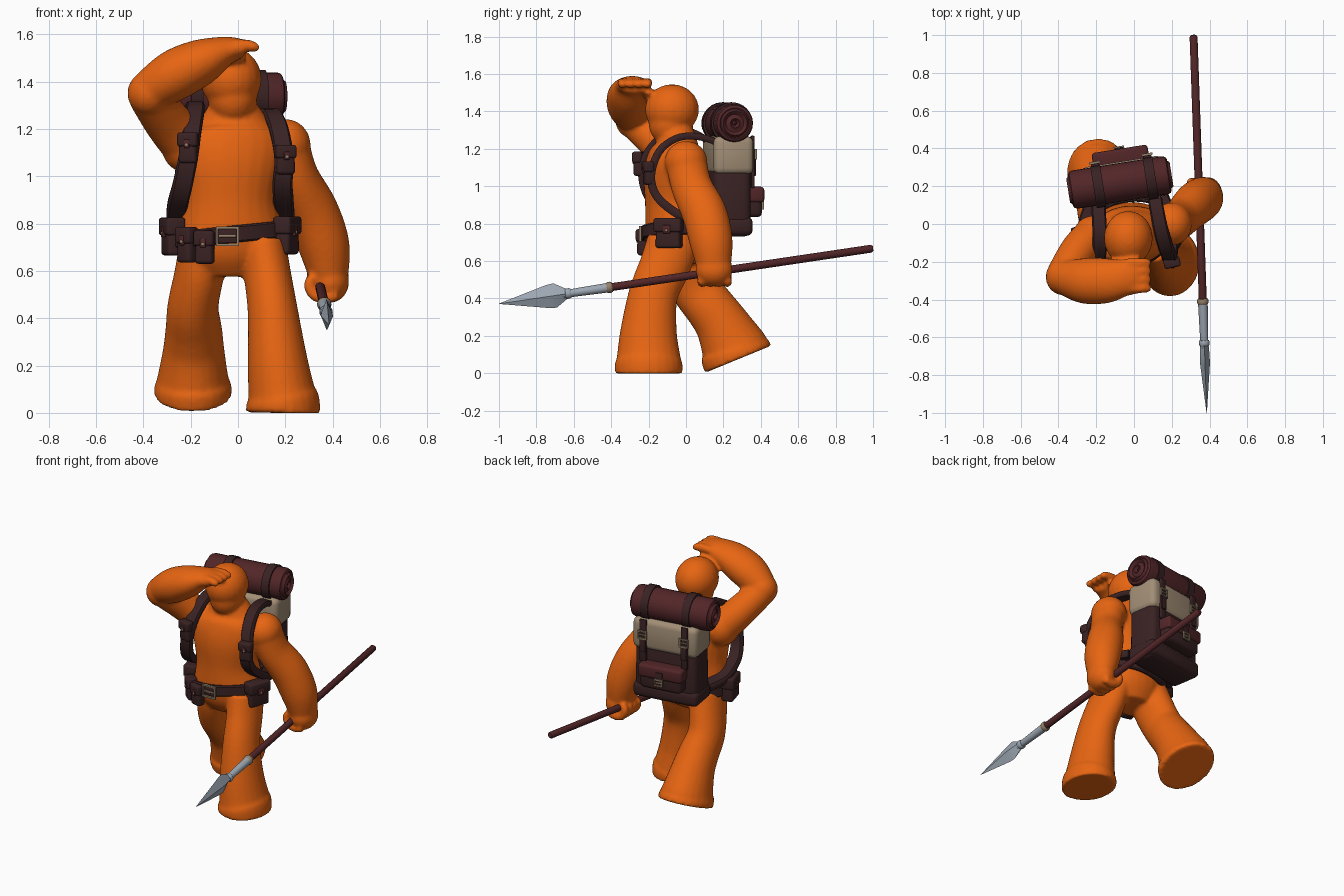
import bpy, bmesh, math
from mathutils import Vector, Matrix

if "Cube" in bpy.data.objects:
    bpy.data.objects.remove(bpy.data.objects["Cube"])

def material(name, rgb):
    m = bpy.data.materials.new(name)
    m.diffuse_color = (*rgb, 1)
    m.use_nodes = True
    m.node_tree.nodes["Principled BSDF"].inputs["Base Color"].default_value = m.diffuse_color
    return m

ORANGE = material("orange clay", (0.80, 0.13, 0.006))
LEATHER = material("dark leather", (0.042, 0.016, 0.017))
BURGUNDY = material("burgundy", (0.085, 0.019, 0.021))
CANVAS = material("beige canvas", (0.36, 0.27, 0.18))
STEEL = material("steel", (0.34, 0.39, 0.45))
BRASS = material("dull brass", (0.30, 0.22, 0.14))

X, Y, Z = Vector((1, 0, 0)), Vector((0, 1, 0)), Vector((0, 0, 1))
ID = Matrix.Identity(4)
ROUND = [(math.cos(i * math.tau / 24), math.sin(i * math.tau / 24)) for i in range(24)]
SQUARE = [(-1, -1), (1, -1), (1, 1), (-1, 1)]
PAD = [(-1, -.4), (-.8, -1), (.8, -1), (1, -.4), (1, .4), (.8, 1), (-.8, 1), (-1, .4)]
DIAMOND = [(1, 0), (0, 1), (-1, 0), (0, -1)]

def spline(pts, n):
    P = [Vector(p) for p in pts]
    if n < 2:
        return P
    out = []
    for i in range(len(P) - 1):
        a, b, c, d = P[max(i - 1, 0)], P[i], P[i + 1], P[min(i + 2, len(P) - 1)]
        for k in range(n):
            t = k / n
            out.append((b * 2 + (c - a) * t + (a * 2 - b * 5 + c * 4 - d) * t * t
                        + (b * 3 - a - c * 3 + d) * t ** 3) * .5)
    return out + [P[-1]]

def sweep(bm, pts, ref, section=ROUND, n=5, closed=False):
    """Sweep a section along points (x, y, z, half size along ref, half size across)."""
    S = spline(pts, n)
    C = [Vector(s[:3]) for s in S]
    rings, L = [], len(S)
    for i, s in enumerate(S):
        nxt, prv = ((i + 1) % L, i - 1) if closed else (min(i + 1, L - 1), max(i - 1, 0))
        t = (C[nxt] - C[prv]).normalized()
        u = (ref - t * ref.dot(t)).normalized()
        v = t.cross(u)
        rings.append([bm.verts.new(C[i] + u * a * s[3] + v * b * s[4]) for a, b in section])
    m = len(section)
    for i in range(L if closed else L - 1):
        p, q = rings[i], rings[(i + 1) % L]
        for j in range(m):
            bm.faces.new((p[j], p[(j + 1) % m], q[(j + 1) % m], q[j]))
    if not closed:
        bm.faces.new(rings[0])
        bm.faces.new(rings[-1])

def ball(bm, c, r, rot=ID):
    bmesh.ops.create_uvsphere(bm, u_segments=20, v_segments=14, radius=1,
                              matrix=Matrix.Translation(c) @ rot @ Matrix.Diagonal((*r, 1)))

def finish(name, bm, mat, M=ID, angle=40):
    bmesh.ops.recalc_face_normals(bm, faces=bm.faces)
    me = bpy.data.meshes.new(name)
    bm.to_mesh(me)
    bm.free()
    me.transform(M)
    me.materials.append(mat)
    ob = bpy.data.objects.new(name, me)
    bpy.context.collection.objects.link(ob)
    bpy.ops.object.select_all(action='DESELECT')
    ob.select_set(True)
    bpy.context.view_layer.objects.active = ob
    bpy.ops.object.shade_smooth_by_angle(angle=math.radians(angle))
    return ob

def swept(name, mat, pts, ref, section=ROUND, n=5, closed=False, M=ID):
    bm = bmesh.new()
    sweep(bm, pts, ref, section, n, closed)
    return finish(name, bm, mat, M)

def box(name, c, size, mat, bevel=.012, M=ID, taper=1):
    bm = bmesh.new()
    bmesh.ops.create_cube(bm, size=1, matrix=Matrix.Translation(c) @ Matrix.Diagonal((*size, 1)))
    for v in bm.verts:
        if v.co.z > c[2]:
            v.co.x = c[0] + (v.co.x - c[0]) * taper
    bmesh.ops.bevel(bm, geom=bm.edges[:], offset=bevel, segments=3, profile=.5, affect='EDGES')
    return finish(name, bm, mat, M, 50)

def frame(name, c, w, h, M=ID, r=.006):
    """Rectangular buckle facing local y, with a prong."""
    x, y, z = c
    pts = [(x + a * w, y, z + b * h, r, r) for a, b in SQUARE]
    swept(name, BRASS, pts, Y, SQUARE, 1, True, M)
    box(name + "_prong", c, (w * 1.6, r * 1.5, r * 1.5), BRASS, .002, M)

def pouch(name, c, size, turn):
    """Pouch with a flap and stud; its front is turned about z."""
    M = Matrix.Translation(c) @ Matrix.Rotation(math.radians(turn), 4, 'Z')
    w, d, h = size
    box(name, (0, 0, -.01), (w, d, h), LEATHER, .015, M, .92)
    box(name + "_flap", (0, -.004, h * .25), (w * 1.1, d * 1.1, h * .5), LEATHER, .012, M)
    box(name + "_tab", (0, -d * .56, h * .1), (w * .3, .012, h * .3), BURGUNDY, .004, M)
    bm = bmesh.new()
    ball(bm, (0, -d * .62, h * .06), (.008, .006, .008))
    finish(name + "_stud", bm, BRASS, M)

# Body: overlapping lofts fused into one smooth skin
bm = bmesh.new()
sweep(bm, [(-.03, -.04, .58, .13, .10), (-.03, -.045, .66, .20, .15), (-.03, -.05, .75, .225, .165),
           (-.035, -.06, .9, .20, .158), (-.03, -.065, 1.05, .225, .16), (-.02, -.06, 1.15, .23, .145),
           (-.02, -.05, 1.22, .16, .115), (-.025, -.06, 1.32, .09, .09)], Vector((1, .15, 0)))
ball(bm, (-.03, -.075, 1.41), (.13, .145, .135))
ball(bm, (-.022, -.085, 1.335), (.105, .115, .12))
# front leg and trailing leg
sweep(bm, [(.105, -.07, .7, .10, .14), (.125, -.11, .58, .10, .137), (.148, -.175, .42, .107, .132),
           (.167, -.2, .22, .127, .152), (.185, -.2, .08, .143, .172), (.19, -.2, .05, .155, .182),
           (.19, -.2, 0, .158, .182)], X)
sweep(bm, [(-.14, -.03, .7, .11, .13), (-.165, 0, .58, .105, .138), (-.19, .055, .45, .108, .133),
           (-.187, .13, .35, .12, .135), (-.187, .19, .265, .13, .145), (-.19, .25, .15, .15, .175),
           (-.19, .264, .112, .163, .19), (-.19, .279, .075, .165, .192)], X)
# lowered arm and fist
ball(bm, (.2, 0, 1.13), (.108, .115, .112))
sweep(bm, [(.2, 0, 1.14, .1, .11), (.245, .03, 1.0, .095, .11), (.315, .1, .85, .11, .12),
           (.365, .135, .7, .108, .115), (.385, .15, .56, .08, .09)], X)
ball(bm, (.39, .15, .555), (.08, .1, .09))
for i in range(4):
    y = .085 + i * .045
    sweep(bm, [(.42, y, .5, .025, .025), (.37, y, .485, .025, .025), (.32, y, .5, .025, .025),
               (.30, y, .545, .024, .024), (.32, y, .575, .02, .02)], Y, n=3)
# raised arm and shading hand
ball(bm, (-.22, -.07, 1.13), (.105, .115, .115))
sweep(bm, [(-.2, -.06, 1.12, .11, .11), (-.29, -.14, 1.22, .1, .1), (-.375, -.27, 1.34, .09, .09)], Y)
ball(bm, (-.375, -.28, 1.35), (.093, .098, .095))
sweep(bm, [(-.39, -.28, 1.35, .085, .085), (-.27, -.3, 1.425, .12, .108), (-.15, -.3, 1.485, .12, .097),
           (-.05, -.285, 1.53, .098, .062), (.02, -.28, 1.54, .09, .04)], Y)
for i in range(4):
    y = -.205 - i * .045
    sweep(bm, [(-.04, y, 1.55, .025, .025), (.03, y, 1.553, .026, .026), (.075, y, 1.545, .024, .022)], Y, n=3)
    ball(bm, (.07, y, 1.545), (.022, .024, .022))
sweep(bm, [(-.08, -.22, 1.5, .03, .03), (-.01, -.2, 1.5, .026, .026), (.03, -.2, 1.51, .02, .02)], Y, n=3)
body = finish("body", bm, ORANGE, angle=180)
mod = body.modifiers.new("fuse", 'REMESH')
mod.mode, mod.voxel_size, mod.use_smooth_shade = 'VOXEL', .011, True
mod = body.modifiers.new("soften", 'SMOOTH')
mod.factor, mod.iterations = .5, 6

# Spear, built along y on a sloping line
def on_spear(y, a, b):
    return (.35 - .035 * y, y, .5195 + .148 * y, a, b)

def spear_part(name, mat, stations, section=ROUND):
    swept(name, mat, [on_spear(*s) for s in stations], Z, section, 1)

spear_part("spear_shaft", BURGUNDY, [(1, .014, .014), (.99, .021, .021), (-.41, .021, .021)])
spear_part("spear_socket", STEEL, [(-.4, .026, .026), (-.63, .021, .021), (-.66, .018, .018)])
spear_part("spear_blade", STEEL, [(-.63, .022, .022), (-.70, .066, .026), (-.74, .062, .026), (-1, .001, .001)], DIAMOND)
for i, (y, r, mat) in enumerate([(-.41, .03, BRASS), (-.63, .028, STEEL)]):
    spear_part(f"spear_collar_{i}", mat, [(y + .015, r * .85, r * .85), (y + .008, r, r),
                                          (y - .008, r, r), (y - .015, r * .85, r * .85)])

# Belt with buckle and pouches
belt = []
for i in range(40):
    a = i * math.tau / 40
    x = -.03 + .237 * math.cos(a)
    belt.append((x, -.05 + .178 * math.sin(a) + .03 * math.cos(a), .757 + .1 * x, .036, .012))
swept("belt", LEATHER, belt, Z, PAD, 1, True)
frame("belt_buckle", (-.045, -.245, .747), .044, .036, r=.007)
box("belt_plate", (-.045, -.235, .747), (.08, .02, .06), LEATHER, .006)
pouch("belt_pouch_1", (-.275, -.08, .75), (.13, .075, .15), -75)
pouch("belt_pouch_2", (-.215, -.19, .715), (.075, .06, .14), -40)
pouch("belt_pouch_3", (-.14, -.228, .705), (.08, .055, .13), -15)
pouch("belt_pouch_4", (.205, -.09, .755), (.14, .07, .15), 70)

# Shoulder straps
straps = {
    "left": [(.1, .2, 1.22), (.12, .08, 1.262), (.145, -.04, 1.26), (.175, -.14, 1.19), (.195, -.185, 1.07),
             (.188, -.17, .97), (.192, -.1, .89), (.19, .02, .82), (.14, .14, .8)],
    "right": [(-.19, .15, 1.22), (-.185, .03, 1.29), (-.18, -.1, 1.285), (-.195, -.2, 1.19), (-.21, -.235, 1.08),
              (-.235, -.21, .96), (-.255, -.14, .88), (-.255, -.02, .82), (-.22, .1, .8)]}
for side, pts in straps.items():
    swept(side + "_shoulder_strap", LEATHER,
          [(*p, .037 + .001 * i, .017 + .001 * i) for i, p in enumerate(pts)], X, PAD)
pouch("left_strap_pouch", (.2, -.2, 1.075), (.08, .05, .115), 12)
pouch("right_strap_pouch", (-.21, -.25, 1.125), (.08, .05, .12), -14)

# Backpack, slightly turned about z
P = Matrix.Translation((-.05, .22, 0)) @ Matrix.Rotation(math.radians(9), 4, 'Z')
box("pack_body", (0, 0, .92), (.43, .2, .38), LEATHER, .04, P, .96)
box("pack_base", (0, .003, .785), (.44, .21, .1), LEATHER, .03, P)
box("pack_lid", (0, .005, 1.165), (.44, .215, .205), CANVAS, .035, P)
box("pack_pocket", (0, .12, .905), (.28, .1, .14), LEATHER, .025, P)
box("pack_pocket_flap", (0, .125, .955), (.3, .11, .085), BURGUNDY, .018, P)
box("pack_pocket_tab", (0, .182, .92), (.045, .012, .09), LEATHER, .004, P)
frame("pack_pocket_buckle", (0, .188, .9), .024, .02, P)

# Bedroll with coiled ends, held by two straps
prof = [(.265, .004), (.255, .012), (.275, .025), (.262, .043), (.262, .048), (.277, .065), (.262, .076),
        (.265, .082), (.258, .096), (.24, .102)]
roll = [(-x, 0, 1.337, r, r) for x, r in prof] + [(x, 0, 1.337, r, r) for x, r in reversed(prof)]
bm = bmesh.new()
rings = [[bm.verts.new((x, r * b, z + r * a)) for a, b in ROUND] for x, _, z, r, _ in roll]
for p, q in zip(rings, rings[1:]):
    for j in range(24):
        bm.faces.new((p[j], p[(j + 1) % 24], q[(j + 1) % 24], q[j]))
bm.faces.new(rings[0])
bm.faces.new(rings[-1])
R = Matrix.Translation((-.025, 0, 0)) @ P
finish("bedroll", bm, BURGUNDY, R)
for i, x in enumerate((-.14, .14)):
    loop = [(x, .106 * b, 1.337 + .106 * a, .026, .006) for a, b in ROUND]
    swept(f"bedroll_strap_{i}", LEATHER, loop, X, SQUARE, 1, True, P)
    box(f"lid_strap_{i}", (x, .115, 1.13), (.045, .016, .28), LEATHER, .005, P)
    frame(f"lid_buckle_{i}", (x, .128, 1.17), .026, .024, P)
    box(f"lid_strap_tip_{i}", (x, .124, 1.1), (.04, .014, .09), LEATHER, .004, P)
